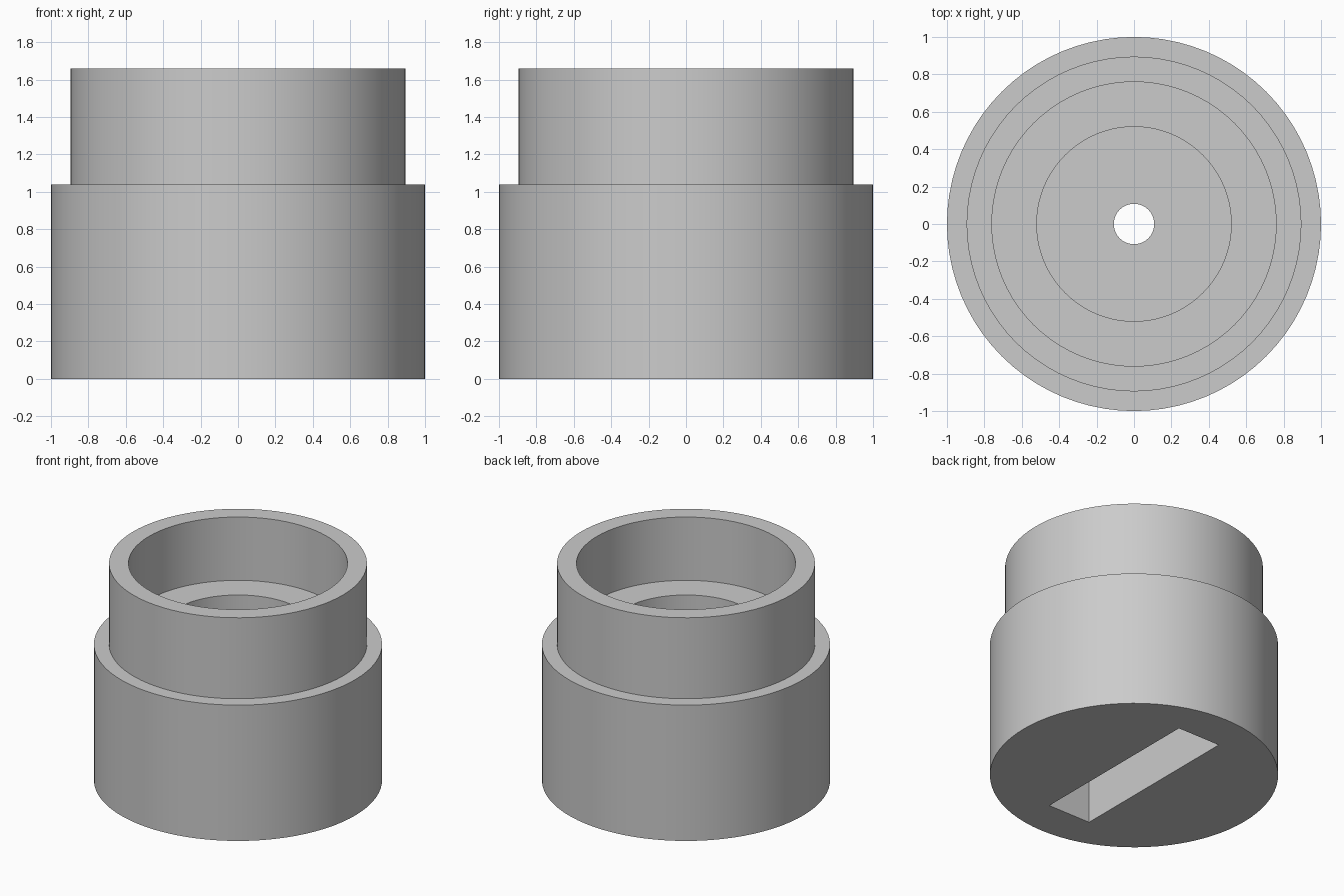
import bpy
import bmesh
from math import pi
from mathutils import Matrix

SEGMENTS = 80

cube = bpy.data.objects.get("Cube")
if cube:
    bpy.data.objects.remove(cube, do_unlink=True)

# Single grey material
grey = bpy.data.materials.new("plain grey")
grey.use_nodes = True
colour = (0.6, 0.6, 0.6, 1.0)
grey.diffuse_color = colour
grey.node_tree.nodes["Principled BSDF"].inputs["Base Color"].default_value = colour


def add_object(name, bm):
    bmesh.ops.recalc_face_normals(bm, faces=bm.faces)
    mesh = bpy.data.meshes.new(name)
    bm.to_mesh(mesh)
    bm.free()
    mesh.materials.append(grey)
    obj = bpy.data.objects.new(name, mesh)
    bpy.context.collection.objects.link(obj)
    return obj


def lathe(name, profile):
    """Turn a closed (radius, height) profile around the z axis."""
    bm = bmesh.new()
    verts = [bm.verts.new((r, 0, z)) for r, z in profile]
    edges = [bm.edges.new((a, b)) for a, b in zip(verts, verts[1:] + verts[:1])]
    bmesh.ops.spin(bm, geom=verts + edges, cent=(0, 0, 0), axis=(0, 0, 1),
                   angle=2 * pi, steps=SEGMENTS)
    bmesh.ops.remove_doubles(bm, verts=bm.verts, dist=0.0001)
    return add_object(name, bm)


# Stepped body: outer wall, shoulder, neck, bore, ledge, inner bore, centre hole
body = lathe("stepped_body", [
    (1.0, 0), (1.0, 1.04), (0.895, 1.04), (0.895, 1.66),
    (0.76, 1.66), (0.76, 1.175), (0.52, 1.175), (0.52, 0.65),
    (0.108, 0.65), (0.108, 0),
])

# Straight slot across the underside
slot_depth = 0.42
bm = bmesh.new()
bmesh.ops.create_cube(bm, size=1, matrix=Matrix.Diagonal((0.36, 1.4, 2 * slot_depth, 1)))
slot = add_object("slot_cutter", bm)
slot.hide_render = True

cut = body.modifiers.new("underside slot", "BOOLEAN")
cut.operation = "DIFFERENCE"
cut.solver = "EXACT"
cut.object = slot

bpy.ops.object.select_all(action="DESELECT")
body.select_set(True)
bpy.context.view_layer.objects.active = body
bpy.ops.object.modifier_apply(modifier=cut.name)
bpy.data.objects.remove(slot, do_unlink=True)

# Round walls smooth, rims sharp
bpy.ops.object.shade_smooth_by_angle(angle=pi / 6)
